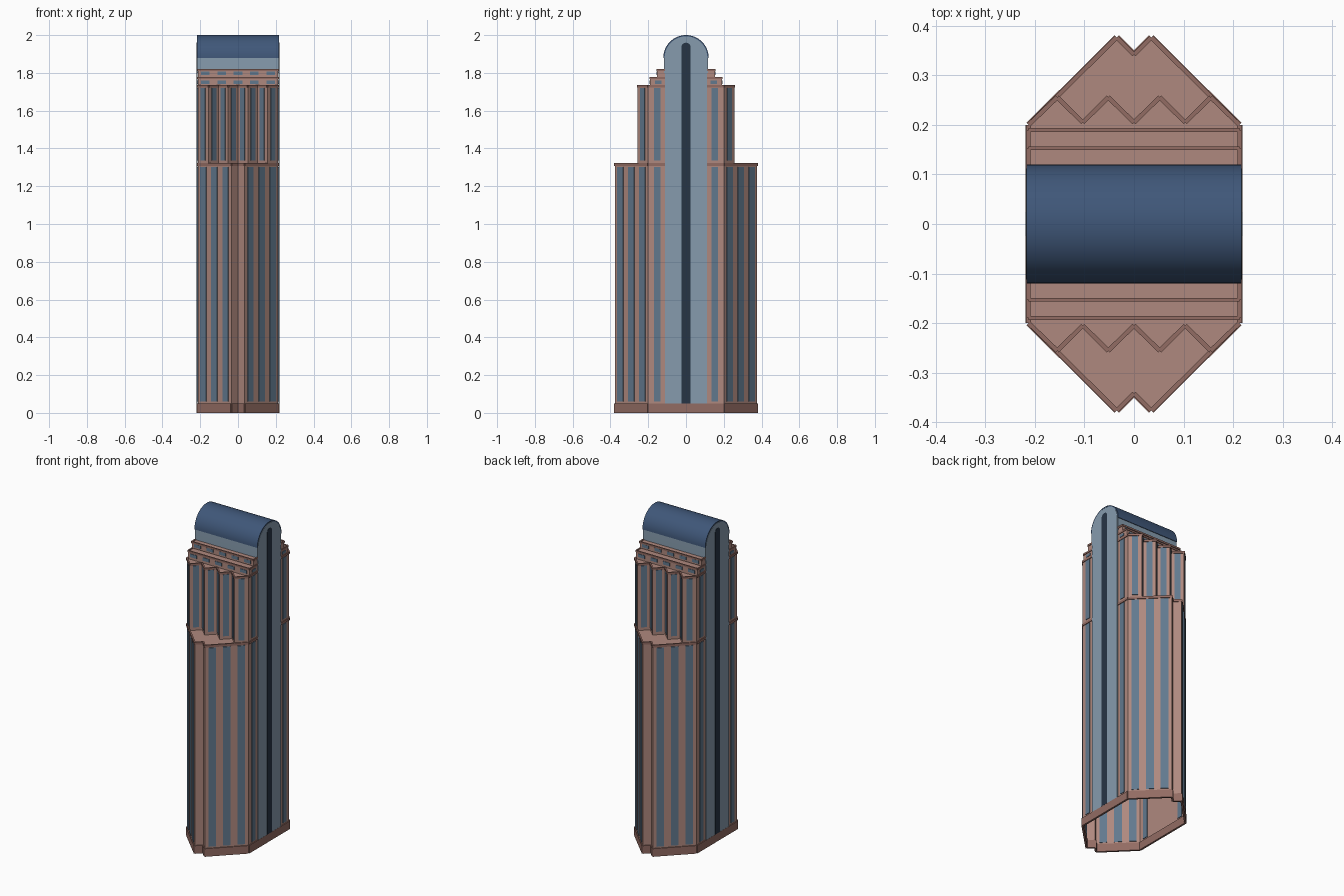
import bpy, bmesh, math
from mathutils import Vector

if "Cube" in bpy.data.objects:
    bpy.data.objects.remove(bpy.data.objects["Cube"])


def material(name, rgb):
    m = bpy.data.materials.new(name)
    m.diffuse_color = (*rgb, 1)
    m.use_nodes = True
    m.node_tree.nodes["Principled BSDF"].inputs["Base Color"].default_value = m.diffuse_color
    return m


STONE = material("stone", (0.43, 0.25, 0.21))
TRIM = material("trim_stone", (0.29, 0.15, 0.125))
GLASS = material("window_glass", (0.12, 0.19, 0.27))
PANEL = material("pale_panel", (0.24, 0.33, 0.42))
ROOF = material("roof_metal", (0.05, 0.095, 0.19))
DARK = material("dark_glass", (0.02, 0.035, 0.06))


def finish(bm, name, mat):
    bmesh.ops.recalc_face_normals(bm, faces=bm.faces)
    me = bpy.data.meshes.new(name)
    bm.to_mesh(me)
    bm.free()
    me.materials.append(mat)
    ob = bpy.data.objects.new(name, me)
    bpy.context.collection.objects.link(ob)
    return ob


def extrude(bm, ring0, ring1, cap0=True):
    a = [bm.verts.new(p) for p in ring0]
    b = [bm.verts.new(p) for p in ring1]
    n = len(a)
    for i in range(n):
        bm.faces.new((a[i], a[(i + 1) % n], b[(i + 1) % n], b[i]))
    bm.faces.new(b)
    if cap0:
        bm.faces.new(a)


def prism(name, plan, z0, z1, mat, bottom=True):
    bm = bmesh.new()
    extrude(bm, [(x, y, z0) for x, y in plan], [(x, y, z1) for x, y in plan], bottom)
    return finish(bm, name, mat)


def bar(bm, p, q, z0, z1, half):
    # upright slab running along the plan edge p-q
    p, q = Vector(p), Vector(q)
    d = (q - p).normalized()
    n = Vector((-d.y, d.x)) * half
    c = [p + n, q + n, q - n, p - n]
    extrude(bm, [(v.x, v.y, z0) for v in c], [(v.x, v.y, z1) for v in c])


def edges(plan):
    return [(Vector(plan[i]), Vector(plan[(i + 1) % len(plan)])) for i in range(len(plan))]


def band(name, plan, z0, z1, half):
    bm = bmesh.new()
    for p, q in edges(plan):
        bar(bm, p, q, z0, z1, half)
    return finish(bm, name, TRIM)


def pane(bm, p, q, t, width, z0, z1, half=0.004):
    c, d = p.lerp(q, t), (q - p).normalized() * width / 2
    bar(bm, c - d, c + d, z0, z1, half)


def arch(r, z0, zc, n=32):
    top = [(r * math.cos(math.pi * i / n), zc + r * math.sin(math.pi * i / n)) for i in range(n + 1)]
    return [(r, z0)] + top + [(-r, z0)]


def along_x(name, profile, x0, x1, mat):
    bm = bmesh.new()
    extrude(bm, [(x0, y, z) for y, z in profile], [(x1, y, z) for y, z in profile])
    ob = finish(bm, name, mat)
    bpy.context.view_layer.objects.active = ob
    ob.select_set(True)
    bpy.ops.object.shade_smooth_by_angle(angle=math.radians(30))
    ob.select_set(False)
    return ob


def full_plan(back):
    return back + [(-x, -y) for x, y in back]


W = 0.213
LOWER = full_plan([(W, .2), (.035, .377), (0, .342), (-.035, .377), (-W, .2)])
right = [(W, .2), (.155, .256), (.1035, .205), (.052, .256)]
UPPER = full_plan(right + [(0, .205)] + [(-x, y) for x, y in reversed(right)])

# tower tiers, hollow underneath
prism("lower_tier", LOWER, 0.0, 1.315, STONE, bottom=False)
prism("upper_tier", UPPER, 1.315, 1.725, STONE)
band("base_plinth", LOWER, 0.0, 0.05, 0.006)
band("lower_parapet", LOWER, 1.307, 1.322, 0.0045)
band("upper_parapet", UPPER, 1.722, 1.735, 0.0045)

# tall windows
bm = bmesh.new()
for plan, z0, z1 in ((LOWER, .06, 1.303), (UPPER, 1.335, 1.72)):
    for p, q in edges(plan):
        length = (q - p).length
        if length > 0.35:
            for s in (-1, 1):
                pane(bm, p, q, 0.5 + s * 0.153 / length, 0.035, z0, z1)
        elif length > 0.2:
            for t in (1 / 6, 1 / 2, 5 / 6):
                pane(bm, p, q, t, 0.044, z0, z1)
        elif plan is UPPER:
            pane(bm, p, q, 0.5, 0.034, z0, z1)
finish(bm, "tall_windows", GLASS)

# crown steps with small windows
bm = bmesh.new()
for name, y, z0, z1 in (("lower", .19, 1.725, 1.778), ("upper", .153, 1.778, 1.82)):
    plan = [(W, y), (-W, y), (-W, -y), (W, -y)]
    prism(name + "_crown_step", plan, z0, z1 - 0.005, STONE)
    band(name + "_crown_rim", plan, z1 - 0.011, z1, 0.004)
    for p, q in edges(plan):
        zm = (z0 + z1) / 2 - 0.001
        if abs(p.y - q.y) < 1e-6:
            for k in range(-2, 3):
                pane(bm, p, q, 0.5 + k * 0.0865 / (2 * W), 0.045, zm - .01, zm + .01, .003)
        elif name == "lower":
            for s in (-1, 1):
                pane(bm, p, q, 0.5 + s * 0.148 / (2 * y), 0.034, zm - .008, zm + .008, .003)
finish(bm, "crown_windows", GLASS)

# vaulted top
along_x("vault_body", arch(.116, 1.80, 1.88), -.216, .216, PANEL)
outer, inner = arch(.12, 1.88, 1.88)[1:-1], arch(.113, 1.88, 1.88)[1:-1]
along_x("barrel_roof", outer + inner[::-1], -.2175, .2175, ROOF)

# arched end panels with a dark central strip
for side, s in (("right", 1), ("left", -1)):
    along_x(side + "_arched_panel", arch(.112, .05, 1.88), s * .2135, s * .2182, PANEL)
    along_x(side + "_dark_strip", arch(.024, .05, 1.936, 12), s * .2160, s * .2195, DARK)
